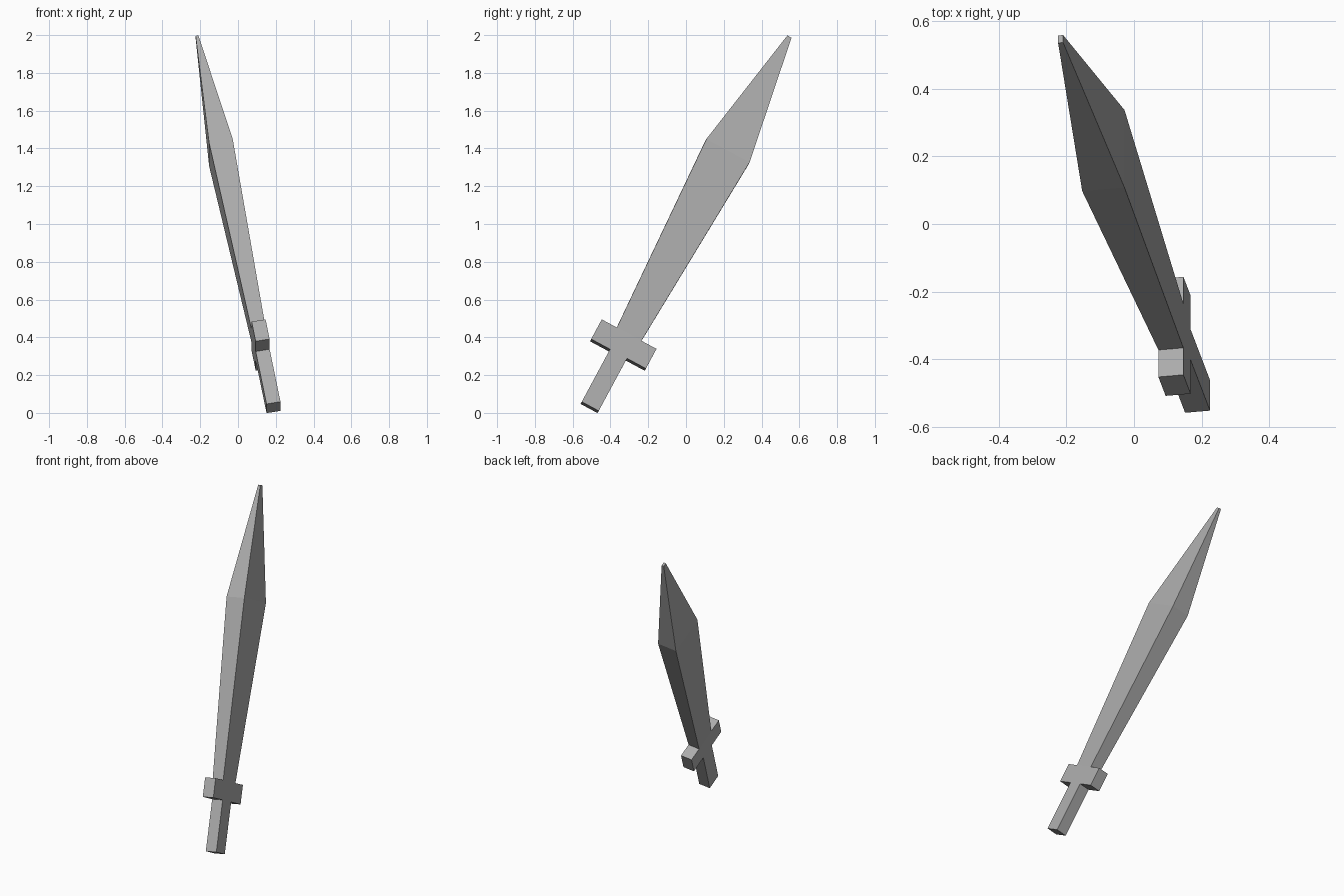
import bpy
import bmesh
from mathutils import Matrix, Vector

if "Cube" in bpy.data.objects:
    bpy.data.objects.remove(bpy.data.objects["Cube"])

# Sword frame: local z runs pommel to tip, y across the guard, x through the thickness
base = Vector((0.188, -0.51, 0.029))
tip = Vector((-0.217, 0.547, 1.991))
along = (tip - base).normalized()
thick = Vector((0, 0.88, -0.47)).cross(along).normalized()
across = along.cross(thick)
frame = Matrix((thick, across, along)).transposed().to_4x4()
frame.translation = base

# Dark grey metal
steel = bpy.data.materials.new("dark_grey")
steel.diffuse_color = (0.41, 0.41, 0.41, 1)
steel.use_nodes = True
steel.node_tree.nodes["Principled BSDF"].inputs["Base Color"].default_value = steel.diffuse_color


def loft(name, sections):
    """Closed rectangular loft through (height, thickness, width) sections."""
    bm = bmesh.new()
    rings = [[bm.verts.new((sx * t / 2, sy * w / 2, h))
              for sx, sy in ((-1, -1), (1, -1), (1, 1), (-1, 1))]
             for h, t, w in sections]
    for a, b in zip(rings, rings[1:]):
        for i in range(4):
            j = (i + 1) % 4
            bm.faces.new((a[i], a[j], b[j], b[i]))
    bm.faces.new(rings[0][::-1])
    bm.faces.new(rings[-1])
    mesh = bpy.data.meshes.new(name)
    bm.to_mesh(mesh)
    bm.free()
    mesh.materials.append(steel)
    obj = bpy.data.objects.new(name, mesh)
    obj.matrix_world = frame
    bpy.context.collection.objects.link(obj)
    return obj


GUARD_LOW, GUARD_HIGH = 0.321, 0.441
LENGTH = (tip - base).length

# Grip
loft("handle", [(0, 0.075, 0.102), (GUARD_LOW, 0.075, 0.102)])

# Crosspiece, flush with the grip
loft("guard", [(GUARD_LOW, 0.075, 0.329), (GUARD_HIGH, 0.075, 0.329)])

# Leaf-shaped blade, flaring and then tapering to a small blunt tip
loft("blade", [(GUARD_HIGH, 0.075, 0.148), (1.558, 0.127, 0.26), (LENGTH, 0.015, 0.025)])
